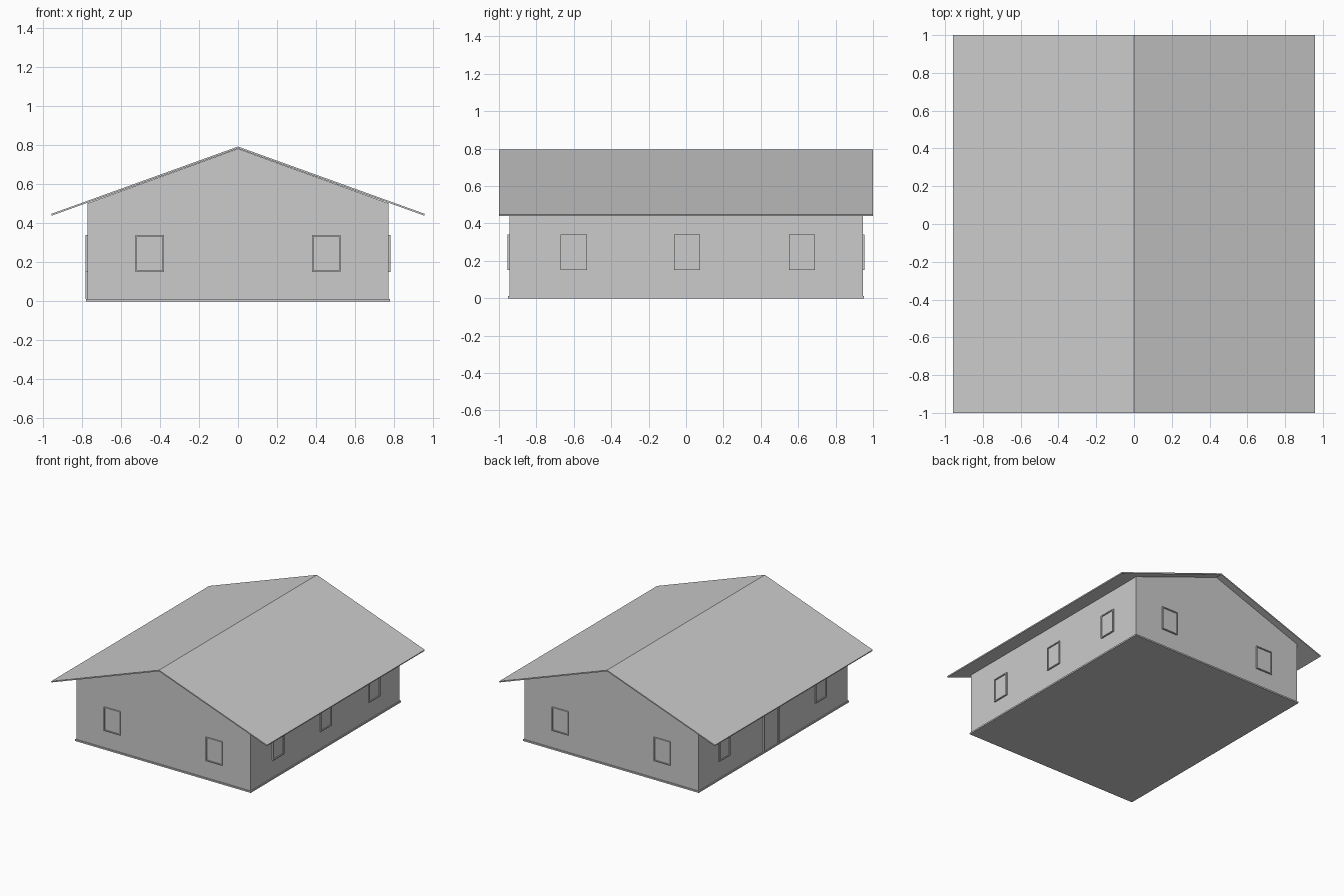
import bpy, bmesh
from math import pi
from mathutils import Matrix, Vector

if "Cube" in bpy.data.objects:
    bpy.data.objects.remove(bpy.data.objects["Cube"])

WX, WY = 0.772, 0.945      # wall half sizes


def finish(name, bm):
    bmesh.ops.recalc_face_normals(bm, faces=bm.faces)
    mesh = bpy.data.meshes.new(name)
    bm.to_mesh(mesh)
    bm.free()
    ob = bpy.data.objects.new(name, mesh)
    bpy.context.collection.objects.link(ob)
    return ob


def prism(name, profile, half):
    """Extrude an x-z profile along y, from -half to half."""
    bm = bmesh.new()
    face = bm.faces.new([bm.verts.new((x, -half, z)) for x, z in profile])
    new = bmesh.ops.extrude_face_region(bm, geom=[face])["geom"]
    verts = [v for v in new if isinstance(v, bmesh.types.BMVert)]
    bmesh.ops.translate(bm, verts=verts, vec=(0, 2 * half, 0))
    return finish(name, bm)


def add_box(bm, lo, hi):
    lo, hi = Vector(lo), Vector(hi)
    m = Matrix.Translation((lo + hi) / 2) @ Matrix.Diagonal((*(hi - lo), 1))
    bmesh.ops.create_cube(bm, size=1, matrix=m)


def opening(name, angle, along, wall, w, z0, z1, sill=True):
    """Thin raised frame on a wall, made facing -y and then turned about z."""
    t, d, h = 0.008, 0.01, w / 2
    bm = bmesh.new()
    add_box(bm, (-h, -d, z0), (-h + t, 0, z1))
    add_box(bm, (h - t, -d, z0), (h, 0, z1))
    add_box(bm, (-h + t, -d, z1 - t), (h - t, 0, z1))
    if sill:
        add_box(bm, (-h + t, -d, z0), (h - t, 0, z0 + t))
    # pane set back inside the frame
    add_box(bm, (-h + t, -0.002, z0), (h - t, 0, z1 - t))
    m = Matrix.Rotation(angle, 4, 'Z') @ Matrix.Translation((along, -wall, 0))
    bmesh.ops.transform(bm, matrix=m, verts=bm.verts)
    return finish(name, bm)


# Base slab
prism("base_slab", [(-0.78, 0), (0.78, 0), (0.78, 0.012), (-0.78, 0.012)], 0.953)

# Walls with gables
prism("walls", [(-WX, 0.012), (WX, 0.012), (WX, 0.503), (0, 0.783), (-WX, 0.503)], WY)

# Thin pitched roof
prism("roof", [(-0.957, 0.449), (0, 0.794), (0.957, 0.449),
               (0.955, 0.440), (0, 0.784), (-0.955, 0.440)], 1.0)

# Front and back windows
for side, angle in (("front", 0), ("back", pi)):
    for i, x in enumerate((-0.453, 0.453)):
        opening(f"{side}_window_{i + 1}", angle, x, WY, 0.146, 0.15, 0.34)

# Right side windows
for i, y in enumerate((-0.6, 0.005, 0.62)):
    opening(f"right_window_{i + 1}", pi / 2, y, WX, 0.14, 0.15, 0.34)

# Left side windows and door
for i, y in enumerate((-0.6, 0.62)):
    opening(f"left_window_{i + 1}", -pi / 2, -y, WX, 0.14, 0.15, 0.34)
opening("door", -pi / 2, -0.03, WX, 0.19, 0.012, 0.34, sill=False)
